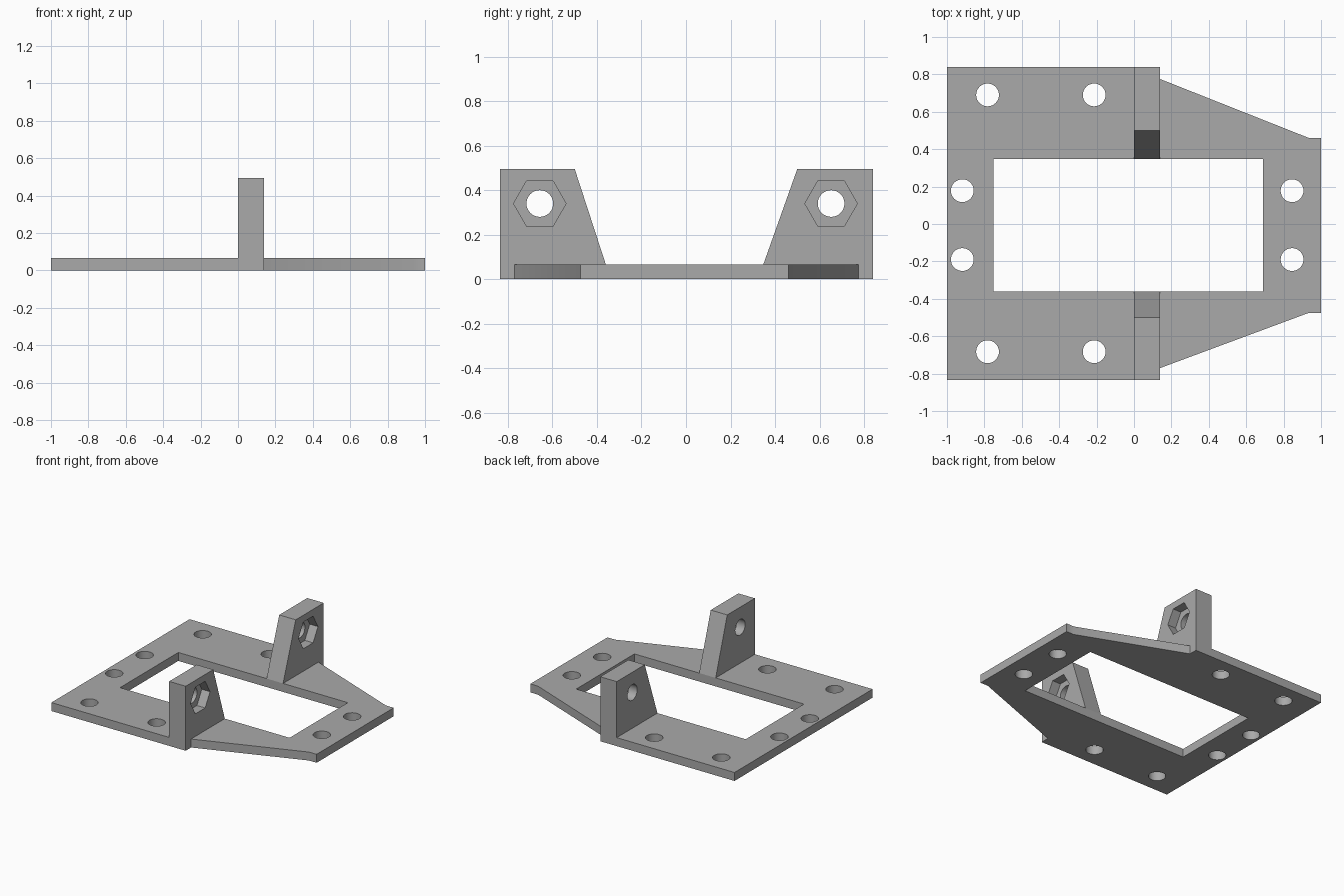
import bpy, bmesh, math
from mathutils import Vector

cube = bpy.data.objects.get("Cube")
if cube:
    bpy.data.objects.remove(cube, do_unlink=True)

grey = bpy.data.materials.new("plain_grey")
grey.use_nodes = True
grey.diffuse_color = (0.4, 0.4, 0.4, 1)
grey.node_tree.nodes["Principled BSDF"].inputs["Base Color"].default_value = (0.4, 0.4, 0.4, 1)

THICK, LUG_X, LUG_TOP, BORE_Z = 0.065, 0.14, 0.495, 0.34


def prism(name, points, axis, low, high):
    """Extrude a flat outline along z (points are x, y) or x (points are y, z)."""
    bm = bmesh.new()
    place = (lambda a, b: (a, b, low)) if axis == "z" else (lambda a, b: (low, a, b))
    face = bm.faces.new([bm.verts.new(place(a, b)) for a, b in points])
    new = bmesh.ops.extrude_face_region(bm, geom=[face])["geom"]
    move = Vector((0, 0, high - low)) if axis == "z" else Vector((high - low, 0, 0))
    bmesh.ops.translate(bm, verts=[v for v in new if isinstance(v, bmesh.types.BMVert)], vec=move)
    bmesh.ops.recalc_face_normals(bm, faces=bm.faces)
    mesh = bpy.data.meshes.new(name)
    bm.to_mesh(mesh)
    bm.free()
    mesh.materials.append(grey)
    obj = bpy.data.objects.new(name, mesh)
    bpy.context.collection.objects.link(obj)
    return obj


def ring(centre, radius, sides):
    return [(centre[0] + radius * math.cos(math.tau * i / sides),
             centre[1] + radius * math.sin(math.tau * i / sides)) for i in range(sides)]


def cut(obj, cutters):
    """Subtract each cutter, apply the result and discard the cutter."""
    bpy.ops.object.select_all(action="DESELECT")
    obj.select_set(True)
    bpy.context.view_layer.objects.active = obj
    for cutter in cutters:
        mod = obj.modifiers.new("cut", "BOOLEAN")
        mod.operation, mod.solver, mod.object = "DIFFERENCE", "EXACT", cutter
        bpy.ops.object.modifier_apply(modifier=mod.name)
        bpy.data.objects.remove(cutter, do_unlink=True)
    bpy.ops.object.shade_smooth_by_angle(angle=math.radians(30))


# Base plate with tapered end
plate = prism("base_plate", [
    (-1, -0.835), (LUG_X, -0.835), (LUG_X, -0.77), (0.935, -0.475), (1, -0.475),
    (1, 0.46), (0.935, 0.46), (LUG_X, 0.775), (LUG_X, 0.84), (-1, 0.84)], "z", 0, THICK)

# Central window and eight bolt holes
window = [(-0.75, -0.36), (0.69, -0.36), (0.69, 0.347), (-0.75, 0.347)]
cutters = [prism("window_cutter", window, "z", -0.1, 0.2)]
for xs, ys in (((-0.783, -0.213), (-0.683, 0.69)), ((-0.918, 0.845), (-0.19, 0.178))):
    for x in xs:
        for y in ys:
            cutters.append(prism("bolt_cutter", ring((x, y), 0.061, 32), "z", -0.1, 0.2))
cut(plate, cutters)

# Upright lugs, each with a through bore and a hexagonal nut recess
for name, outer, top, inner, bore in (("front_lug", -0.835, -0.5, -0.36, -0.657),
                                      ("back_lug", 0.84, 0.5, 0.347, 0.652)):
    lug = prism(name, [(outer, THICK), (outer, LUG_TOP), (top, LUG_TOP), (inner, THICK)],
                "x", 0, LUG_X)
    centre = (bore, BORE_Z)
    cut(lug, [prism("nut_cutter", ring(centre, 0.118, 6), "x", LUG_X / 2, 0.3),
              prism("bore_cutter", ring(centre, 0.06, 32), "x", -0.1, 0.3)])
